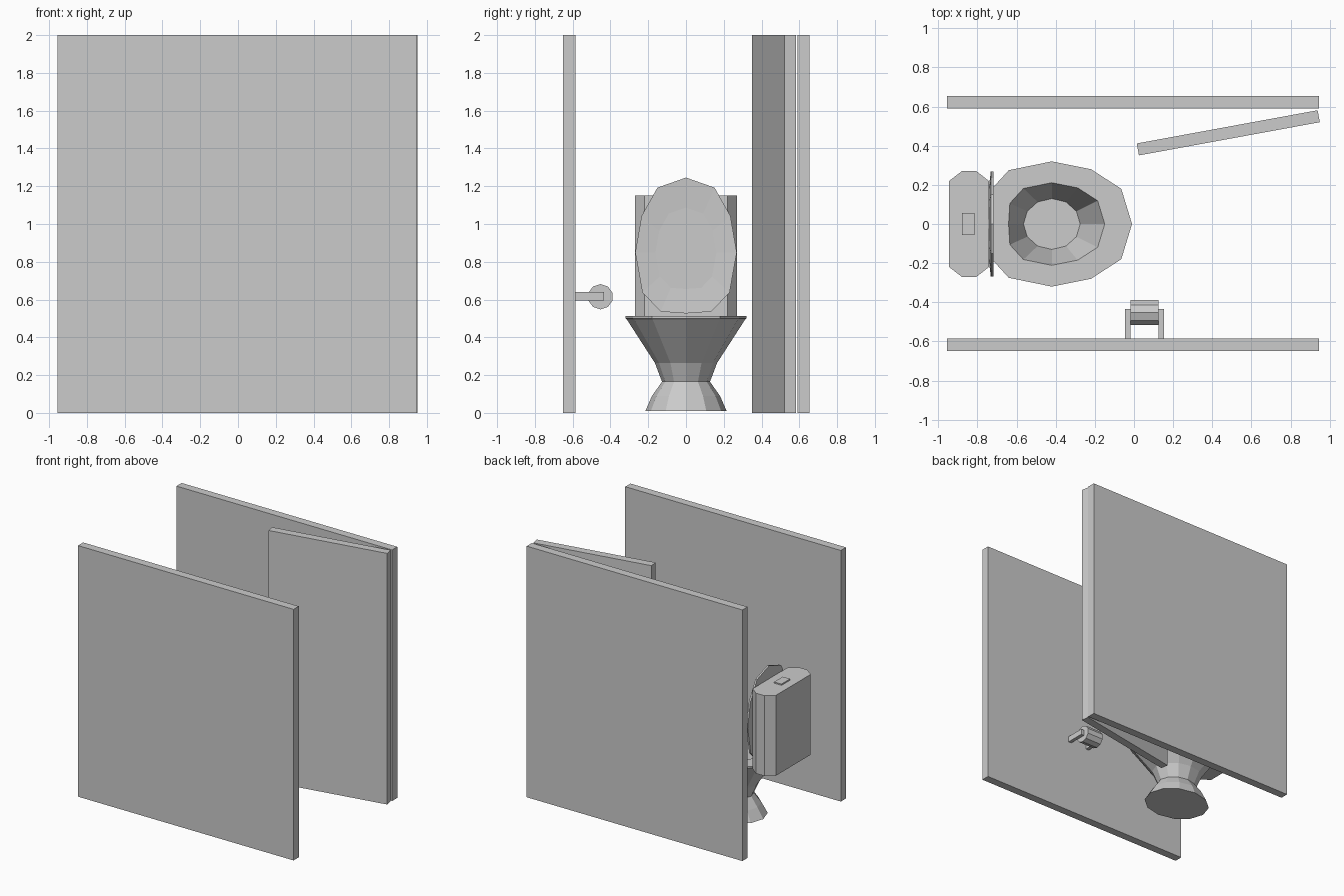
import bpy, bmesh, math
from mathutils import Matrix, Vector

if "Cube" in bpy.data.objects:
    bpy.data.objects.remove(bpy.data.objects["Cube"])


def mesh_object(name, bm):
    bmesh.ops.recalc_face_normals(bm, faces=bm.faces)
    me = bpy.data.meshes.new(name)
    bm.to_mesh(me)
    bm.free()
    ob = bpy.data.objects.new(name, me)
    bpy.context.collection.objects.link(ob)
    return ob


def loft(name, rings):
    """Skin a list of equal-length rings and cap both ends."""
    bm = bmesh.new()
    loops = [[bm.verts.new(p) for p in r] for r in rings]
    n = len(loops[0])
    for a, b in zip(loops, loops[1:]):
        for i in range(n):
            j = (i + 1) % n
            bm.faces.new((a[i], a[j], b[j], b[i]))
    bm.faces.new(loops[0])
    bm.faces.new(loops[-1])
    return mesh_object(name, bm)


def box(name, lo, hi):
    bm = bmesh.new()
    bmesh.ops.create_cube(bm, size=1)
    lo, hi = Vector(lo), Vector(hi)
    bmesh.ops.scale(bm, vec=hi - lo, verts=bm.verts)
    bmesh.ops.translate(bm, vec=(lo + hi) / 2, verts=bm.verts)
    return mesh_object(name, bm)


# cubicle walls and the door standing ajar
box("back_wall", (-0.955, 0.59, 0), (0.945, 0.655, 2))
box("front_wall", (-0.955, -0.65, 0), (0.945, -0.585, 2))
door = box("door", (-0.47, -0.031, 0), (0.47, 0.031, 2))
door.location = (0.482, 0.466, 0)
door.rotation_euler.z = math.radians(10.4)

# egg-shaped 12-sided outline shared by the bowl and lid, around CX
CX = -0.42
half = [(0.41, 0), (0.355, 0.18), (0.20, 0.28), (0, 0.32),
        (-0.22, 0.275), (-0.325, 0.16), (-0.335, 0)]
egg = half + [(x, -y) for x, y in half[-2:0:-1]]


def egg_ring(s, z):
    return [(CX + x * s, y * s, z) for x, y in egg]


def oval_ring(rx, ry, z):
    return [(CX + rx * math.cos(i * math.pi / 6), ry * math.sin(i * math.pi / 6), z)
            for i in range(12)]


# bowl: foot, neck, flare, rim, then down the inside to the floor
loft("toilet_bowl", [
    oval_ring(0.26, 0.215, 0.01), oval_ring(0.21, 0.18, 0.09),
    oval_ring(0.155, 0.127, 0.165), oval_ring(0.20, 0.165, 0.265),
    egg_ring(0.98, 0.495), egg_ring(1, 0.5), egg_ring(1, 0.513),
    egg_ring(0.66, 0.513), oval_ring(0.145, 0.13, 0.27)])


# raised lid: the outline stood upright, slightly dished towards the tank
def lid_ring(s, x):
    return [(x, y * 0.84 * s, 0.86 + u * s * 0.965 - 0.01) for u, y in egg]


lid = loft("lid", [lid_ring(0.6, -0.745), lid_ring(1, -0.732),
                   lid_ring(1, -0.718), lid_ring(0.6, -0.728)])

# cistern with chamfered corners
q = [(-0.945, 0.22), (-0.88, 0.27), (-0.805, 0.27), (-0.742, 0.22)]
outline = q + [(x, -y) for x, y in reversed(q)]
loft("cistern", [[(x, y, z) for x, y in outline] for z in (0.51, 1.15)])
for side, y0 in (("left", -0.055), ("right", 0.0)):
    box("flush_button_" + side, (-0.88, y0, 1.145), (-0.815, y0 + 0.055, 1.16))

# paper holder arms and roll
for side, x0 in (("left", -0.045), ("right", 0.125)):
    box("holder_arm_" + side, (x0, -0.585, 0.595), (x0 + 0.028, -0.435, 0.64))
loft("paper_roll", [[(x, -0.453 + 0.067 * math.sin(a), 0.615 + 0.067 * math.cos(a))
                     for a in (i * math.pi / 5 for i in range(10))]
                    for x in (-0.017, 0.125)])
